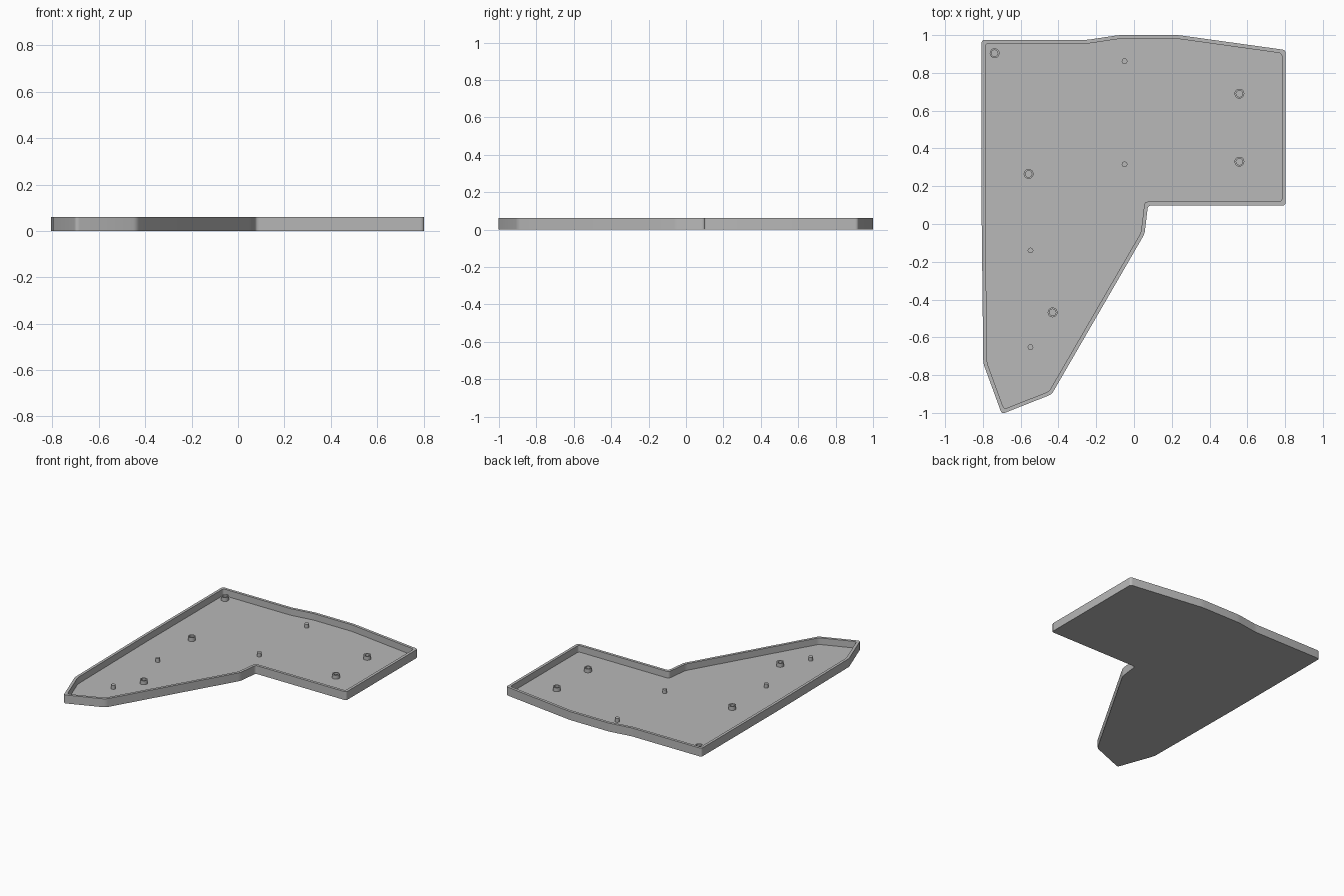
import bpy, bmesh, math
from mathutils import Vector

if "Cube" in bpy.data.objects:
    bpy.data.objects.remove(bpy.data.objects["Cube"])

HEIGHT, FLOOR, WALL, POST_TOP = 0.061, 0.013, 0.02, 0.041

grey = bpy.data.materials.new("plain grey")
grey.use_nodes = True
COLOR = (0.48, 0.48, 0.48, 1)
grey.diffuse_color = COLOR
grey.node_tree.nodes["Principled BSDF"].inputs["Base Color"].default_value = COLOR


def loft(name, loops):
    """Skin stacked (points, z) loops and cap both ends."""
    bm = bmesh.new()
    rings = [[bm.verts.new((p[0], p[1], z)) for p in pts] for pts, z in loops]
    n = len(rings[0])
    for a, b in zip(rings, rings[1:]):
        for i in range(n):
            j = (i + 1) % n
            bm.faces.new((a[i], a[j], b[j], b[i]))
    bm.faces.new(rings[0])
    bm.faces.new(rings[-1])
    bmesh.ops.recalc_face_normals(bm, faces=bm.faces)
    mesh = bpy.data.meshes.new(name)
    bm.to_mesh(mesh)
    bm.free()
    mesh.materials.append(grey)
    obj = bpy.data.objects.new(name, mesh)
    bpy.context.collection.objects.link(obj)
    bpy.ops.object.select_all(action='DESELECT')
    obj.select_set(True)
    bpy.context.view_layer.objects.active = obj
    bpy.ops.object.shade_smooth_by_angle(angle=math.radians(30))
    return obj


def inset(pts, d):
    """Offset a clockwise outline inward by d with mitred corners."""
    out = []
    for i, p in enumerate(pts):
        e1 = (p - pts[i - 1]).normalized()
        e2 = (pts[(i + 1) % len(pts)] - p).normalized()
        n1, n2 = Vector((e1.y, -e1.x)), Vector((e2.y, -e2.x))
        out.append(p + (n1 + n2) * d / (1 + n1.dot(n2)))
    return out


def rounded(pts, cut=0.018, steps=4):
    """Replace every corner by a short curve."""
    out = []
    for i, p in enumerate(pts):
        a = p + (pts[i - 1] - p).normalized() * cut
        b = p + (pts[(i + 1) % len(pts)] - p).normalized() * cut
        for k in range(steps + 1):
            t = k / steps
            out.append(a * (1 - t) ** 2 + p * 2 * t * (1 - t) + b * t * t)
    return out


def circle(center, r, sides=24):
    return [(center[0] + r * math.cos(math.tau * i / sides),
             center[1] + r * math.sin(math.tau * i / sides)) for i in range(sides)]


# Tray: floor and rim wall in one shell
outline = [Vector(p) for p in (
    (-0.807, 0.975), (-0.246, 0.975), (-0.08, 1.0), (0.235, 1.0),
    (0.803, 0.921), (0.803, 0.098), (0.074, 0.098), (0.056, -0.052),
    (-0.436, -0.902), (-0.7, -1.006), (-0.798, -0.737), (-0.807, 0.08))]
outer, inner = rounded(outline), rounded(inset(outline, WALL))
loft("tray", [(outer, 0), (outer, HEIGHT), (inner, HEIGHT), (inner, FLOOR)])

# Hollow screw posts
for i, c in enumerate([(-0.738, 0.904), (-0.558, 0.265), (-0.431, -0.468),
                       (0.558, 0.69), (0.558, 0.33)]):
    ring, hole = circle(c, 0.026), circle(c, 0.017)
    loft(f"screw_post_{i + 1}", [(ring, FLOOR - 0.002), (ring, POST_TOP),
                                 (hole, POST_TOP), (hole, FLOOR)])

# Solid support pins
for i, c in enumerate([(-0.05, 0.862), (-0.05, 0.316), (-0.548, -0.14), (-0.548, -0.652)]):
    ring = circle(c, 0.015, 16)
    loft(f"support_pin_{i + 1}", [(ring, FLOOR - 0.002), (ring, POST_TOP)])
